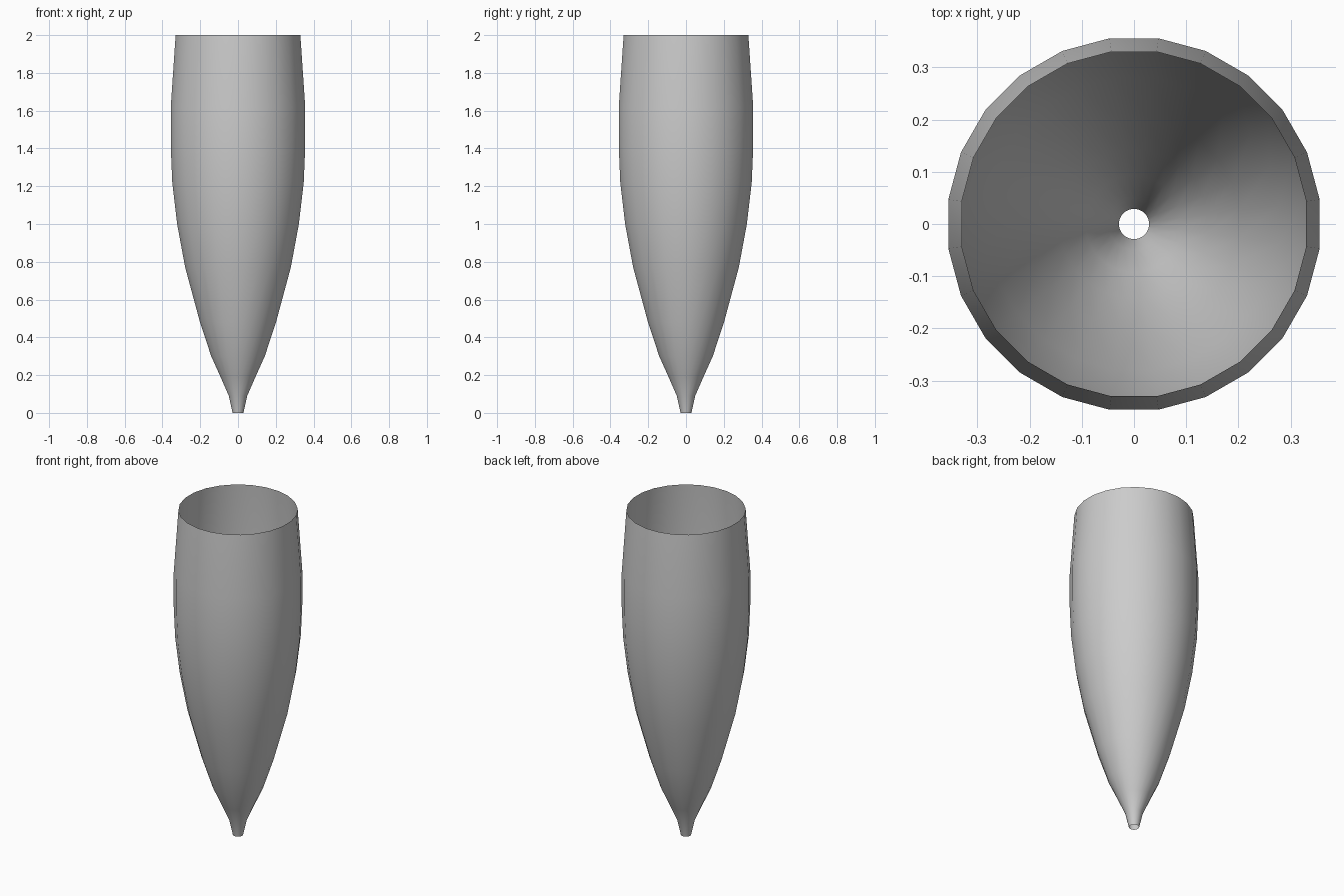
import bpy, bmesh, math

if "Cube" in bpy.data.objects:
    bpy.data.objects.remove(bpy.data.objects["Cube"])

SIDES = 24
# (radius, height) from the narrow open tip to the open rim
PROFILE = [(0.029, 0.0), (0.049, 0.09), (0.093, 0.19), (0.143, 0.30),
           (0.203, 0.48), (0.282, 0.77), (0.325, 1.0), (0.351, 1.22),
           (0.359, 1.41), (0.359, 1.62), (0.333, 2.0)]

# Thin open shell turned around z, with flats facing the axes
bm = bmesh.new()
rings = []
for r, z in PROFILE:
    angles = [2 * math.pi * (i + 0.5) / SIDES for i in range(SIDES)]
    rings.append([bm.verts.new((r * math.cos(a), r * math.sin(a), z)) for a in angles])
for low, high in zip(rings, rings[1:]):
    for i in range(SIDES):
        j = (i + 1) % SIDES
        bm.faces.new((low[i], low[j], high[j], high[i])).smooth = True

mesh = bpy.data.meshes.new("tapered_shell")
bm.to_mesh(mesh)
bm.free()
shell = bpy.data.objects.new("tapered_shell", mesh)
bpy.context.collection.objects.link(shell)
